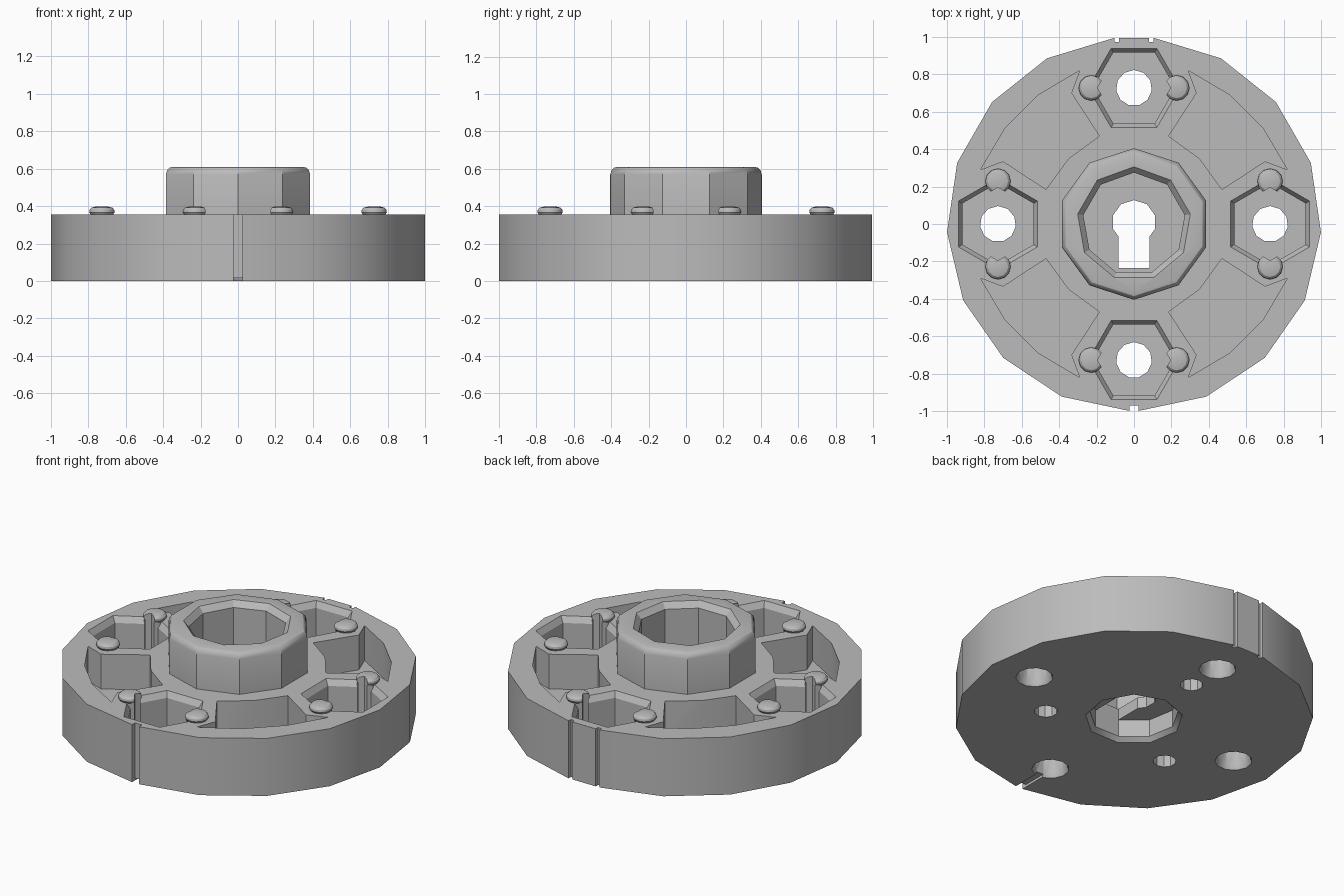
import bpy, bmesh, math
from math import sin, cos, radians, pi

cube = bpy.data.objects.get("Cube")
if cube:
    bpy.data.objects.remove(cube, do_unlink=True)

grey = bpy.data.materials.new("plain_grey")
grey.use_nodes = True
colour = (0.5, 0.5, 0.5, 1)
grey.diffuse_color = colour
grey.node_tree.nodes["Principled BSDF"].inputs["Base Color"].default_value = colour

TOP, FLOOR, HUB_TOP = 0.355, 0.14, 0.61
ARM = 0.727


def ring(sides, r, start=90.0, cx=0.0, cy=0.0):
    """Regular polygon outline."""
    a = radians(start)
    return [(cx + r * cos(a + 2 * pi * i / sides), cy + r * sin(a + 2 * pi * i / sides))
            for i in range(sides)]


def box(x0, x1, y0, y1):
    return [(x0, y0), (x1, y0), (x1, y1), (x0, y1)]


def loft(name, sections):
    """Closed solid through outlines stacked in height."""
    bm = bmesh.new()
    loops = [[bm.verts.new((x, y, z)) for x, y in pts] for pts, z in sections]
    n = len(loops[0])
    bm.faces.new(loops[0])
    bm.faces.new(loops[-1])
    for a, b in zip(loops, loops[1:]):
        for i in range(n):
            j = (i + 1) % n
            bm.faces.new((a[i], a[j], b[j], b[i]))
    bmesh.ops.recalc_face_normals(bm, faces=bm.faces)
    mesh = bpy.data.meshes.new(name)
    bm.to_mesh(mesh)
    bm.free()
    mesh.materials.append(grey)
    ob = bpy.data.objects.new(name, mesh)
    bpy.context.collection.objects.link(ob)
    return ob


def prism(name, pts, z0, z1):
    return loft(name, [(pts, z0), (pts, z1)])


def combine(target, tool, operation="DIFFERENCE"):
    mod = target.modifiers.new("combine", "BOOLEAN")
    mod.operation, mod.solver, mod.object = operation, "EXACT", tool
    bpy.context.view_layer.objects.active = target
    bpy.ops.object.modifier_apply(modifier=mod.name)
    bpy.data.objects.remove(tool, do_unlink=True)


def cut(target, pts, z0, z1):
    combine(target, prism("cutter", pts, z0, z1))


def smooth(ob):
    bpy.ops.object.select_all(action="DESELECT")
    ob.select_set(True)
    bpy.context.view_layer.objects.active = ob
    bpy.ops.object.shade_smooth_by_angle(angle=radians(30))


# Faceted disc, with a flat tab at the back and a narrow face at the front
right = [radians(83.9 - 21.6 * i) for i in range(9)]
half = [(cos(a), sin(a)) for a in right]
body = prism("wheel_body", half + [(-x, y) for x, y in reversed(half)], 0, TOP)

# Raised hub with a rounded upper rim
hub = [(0.405, 0.25), (0.405, 0.57), (0.398, 0.592), (0.385, 0.605), (0.365, HUB_TOP)]
combine(body, loft("hub", [(ring(10, r), z) for r, z in hub]), "UNION")

# Bore from above and below, separated by a keyhole web
bore = [(0.275, 0.2), (0.275, 0.575), (0.31, HUB_TOP + 0.005)]
combine(body, loft("cutter", [(ring(9, r), z) for r, z in bore]))
under = [(0.28, -0.005), (0.25, 0.025), (0.25, 0.13)]
combine(body, loft("cutter", [(ring(9, r), z) for r, z in under]))
cut(body, ring(10, 0.118, cy=0.01), 0.05, 0.3)
cut(body, box(-0.083, 0.083, -0.235, 0), 0.06, 0.29)

# Curved recesses between the arms
recess = [(0.29, 0.82), (0.51, 0.69), (0.69, 0.51), (0.82, 0.29), (0.70, 0.335),
          (0.47, 0.185), (0.35, 0.35), (0.185, 0.47), (0.335, 0.70)]
for sx in (1, -1):
    for sy in (1, -1):
        cut(body, [(sx * x, sy * y) for x, y in recess], FLOOR, 0.5)

# Hexagonal sockets with chamfered mouths, through holes and corner pins
for k, side in enumerate(("left", "back", "right", "front")):
    ang = 90 * k
    ux, uy = round(cos(radians(ang))), round(sin(radians(ang)))
    cx, cy = ARM * ux, ARM * uy

    def hexagon(r):
        return ring(6, r, ang + 30, cx, cy)

    socket = [(0.22, FLOOR), (0.22, 0.32), (0.248, 0.36)]
    combine(body, loft("cutter", [(hexagon(r), z) for r, z in socket]))
    hole = [(0.108, -0.005), (0.096, 0.015), (0.096, 0.25)]
    combine(body, loft("cutter", [(ring(11, r, 90, cx, cy), z) for r, z in hole]))
    pin_shape = [(0.06, 0.1), (0.06, 0.355), (0.068, 0.367), (0.066, 0.38),
                 (0.055, 0.392), (0.035, 0.397)]
    for s in (1, -1):
        px, py = cx - s * 0.228 * uy, cy + s * 0.228 * ux
        pin = loft(f"{side}_pin_{'a' if s > 0 else 'b'}",
                   [(ring(12, r, 0, px, py), z) for r, z in pin_shape])
        cut(pin, hexagon(0.195), FLOOR, 0.5)
        smooth(pin)

# Blind holes underneath
for a in (90, 210, 330):
    cut(body, ring(10, 0.065, 90, 0.5 * cos(radians(a)), 0.5 * sin(radians(a))), -0.1, 0.09)

# Front rim notch and shallow groove to the front hole, two notches at the back
cut(body, box(-0.024, 0.024, -1.1, -0.97), -0.1, 0.5)
cut(body, box(-0.024, 0.024, -1.05, -ARM), -0.1, 0.015)
for s in (1, -1):
    x0, x1 = sorted((s * 0.08, s * 0.105))
    cut(body, box(x0, x1, 0.972, 1.1), -0.1, 0.5)

smooth(body)
